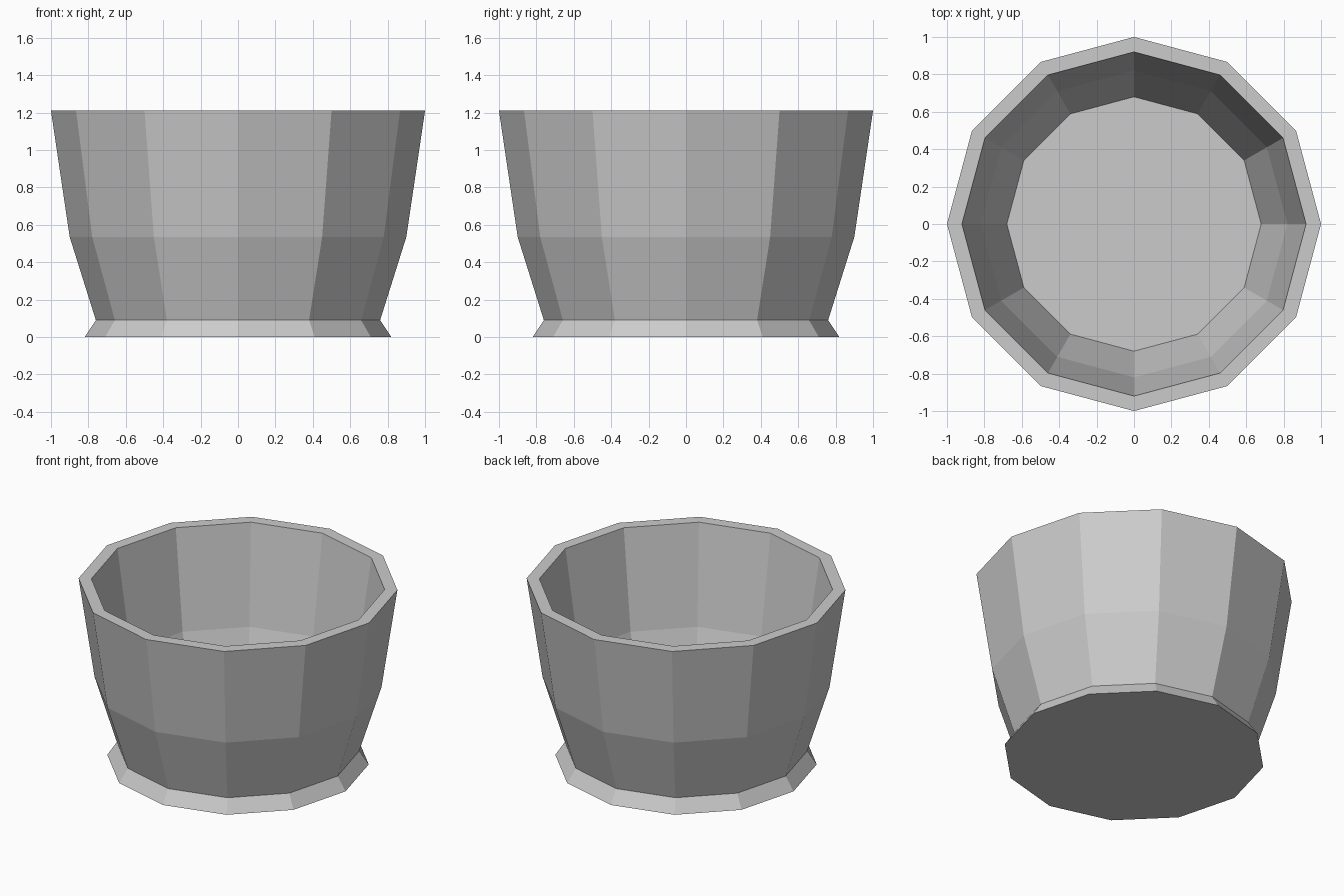
import bpy, bmesh
from math import cos, sin, tau

if "Cube" in bpy.data.objects:
    bpy.data.objects.remove(bpy.data.objects["Cube"])

SIDES = 12


def lathe(name, profile):
    """Revolve (radius, z) points into a closed faceted solid."""
    bm = bmesh.new()
    rings = [[bm.verts.new((r * cos(tau * i / SIDES), r * sin(tau * i / SIDES), z))
              for i in range(SIDES)] for r, z in profile]
    for a, b in zip(rings, rings[1:]):
        for i in range(SIDES):
            j = (i + 1) % SIDES
            bm.faces.new((a[i], a[j], b[j], b[i]))
    bm.faces.new(rings[0][::-1])
    bm.faces.new(rings[-1])
    bmesh.ops.recalc_face_normals(bm, faces=bm.faces)
    mesh = bpy.data.meshes.new(name)
    bm.to_mesh(mesh)
    bm.free()
    obj = bpy.data.objects.new(name, mesh)
    bpy.context.collection.objects.link(obj)
    return obj


# Bowl: flared foot, outer wall, flat rim, inner wall, floor
lathe("pot", [
    (0.82, 0.0), (0.76, 0.09), (0.90, 0.535), (1.0, 1.21),
    (0.92, 1.21), (0.82, 0.535), (0.68, 0.09),
])
